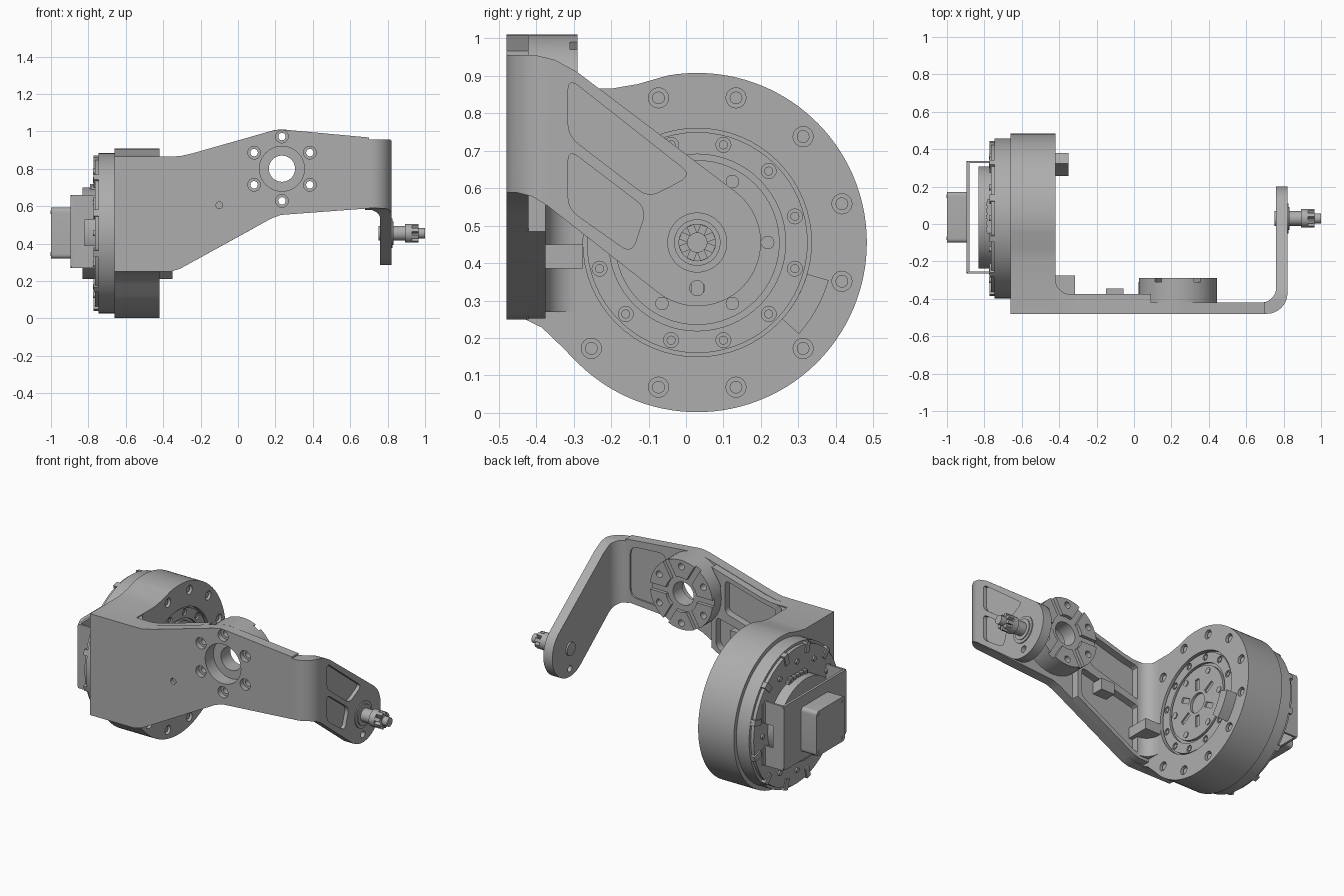
import bpy, bmesh, math
from math import cos, sin, radians, pi
from mathutils import Vector

if "Cube" in bpy.data.objects:
    bpy.data.objects.remove(bpy.data.objects["Cube"], do_unlink=True)

grey = bpy.data.materials.new("machined_grey")
grey.use_nodes = True
colour = (0.42, 0.42, 0.42, 1)
grey.diffuse_color = colour
grey.node_tree.nodes["Principled BSDF"].inputs["Base Color"].default_value = colour

parts = []
AXIS = {"x": lambda u, v, w: (w, u, v),
        "y": lambda u, v, w: (u, w, v),
        "z": lambda u, v, w: (u, v, w)}


def prism(name, loops, axis, a, b):
    """Extrude one or more flat outlines along an axis from a to b."""
    bm = bmesh.new()
    for loop in loops:
        low = [bm.verts.new(AXIS[axis](u, v, a)) for u, v in loop]
        high = [bm.verts.new(AXIS[axis](u, v, b)) for u, v in loop]
        bm.faces.new(low)
        bm.faces.new(high[::-1])
        for i in range(len(loop)):
            j = (i + 1) % len(loop)
            bm.faces.new((low[j], low[i], high[i], high[j]))
    bmesh.ops.recalc_face_normals(bm, faces=bm.faces)
    mesh = bpy.data.meshes.new(name)
    bm.to_mesh(mesh)
    bm.free()
    mesh.materials.append(grey)
    ob = bpy.data.objects.new(name, mesh)
    bpy.context.collection.objects.link(ob)
    parts.append(ob)
    return ob


def boolean(ob, *cutters, op="DIFFERENCE"):
    """Apply cutters to an object and discard them."""
    for c in cutters:
        m = ob.modifiers.new("cut", "BOOLEAN")
        m.operation, m.solver, m.object = op, "EXACT", c
    bpy.context.view_layer.update()
    dg = bpy.context.evaluated_depsgraph_get()
    mesh = bpy.data.meshes.new_from_object(ob.evaluated_get(dg))
    ob.modifiers.clear()
    ob.data = mesh
    for c in cutters:
        parts.remove(c)
        bpy.data.objects.remove(c, do_unlink=True)


def arc(c, r, a0=0, a1=360, n=64):
    full = a1 - a0 == 360
    return [(c[0] + r * cos(radians(a0 + (a1 - a0) * i / n)),
             c[1] + r * sin(radians(a0 + (a1 - a0) * i / n)))
            for i in range(n if full else n + 1)]


def rect(u0, u1, v0, v1):
    return [(u0, v0), (u1, v0), (u1, v1), (u0, v1)]


def fillet(pts, d, n=6):
    """Round the corners of an outline with setback d."""
    out = []
    for i, p in enumerate(pts):
        p, q, s = Vector(p), Vector(pts[i - 1]), Vector(pts[(i + 1) % len(pts)])
        a = p + (q - p).normalized() * min(d, (q - p).length * 0.45)
        b = p + (s - p).normalized() * min(d, (s - p).length * 0.45)
        for k in range(n + 1):
            t = k / n
            out.append(tuple(a * (1 - t) ** 2 + p * 2 * t * (1 - t) + b * t * t))
    return out


def circle_of(c, radius, r, count, start, n=16):
    return [arc(p, r, n=n) for p in arc(c, radius, start, start + 360, count)]


def spokes(c, r0, r1, width, count, start=0):
    """Radial rectangles around a centre."""
    out = []
    for k in range(count):
        t = radians(start) + 2 * pi * k / count
        d, s = Vector((cos(t), sin(t))), Vector((-sin(t), cos(t))) * width / 2
        m = Vector(c)
        out.append([tuple(m + d * r0 - s), tuple(m + d * r1 - s),
                    tuple(m + d * r1 + s), tuple(m + d * r0 + s)])
    return out


MOTOR = (0.03, 0.455)
HUB = (0.235, 0.8)

# Motor housing with its square mounting shoulder
profile = arc(MOTOR, 0.453, -134, 100, 80) + [
    (-0.13, 0.878), (-0.2, 0.866), (-0.48, 0.866), (-0.48, 0.25),
    (-0.43, 0.25), (-0.385, 0.228), (-0.335, 0.18)]
housing = prism("motor_housing", [profile], "x", -0.66, -0.42)
boolean(housing,
        prism("recess", [arc(MOTOR, 0.305)], "x", -0.45, -0.4),
        prism("screw_holes", circle_of(MOTOR, 0.4, 0.027, 12, 15), "x", -0.445, -0.4))
prism("flange_screws", circle_of(MOTOR, 0.4, 0.017, 12, 15), "x", -0.46, -0.43)

# Output rings and their screws
outer = prism("outer_output_ring", [arc(MOTOR, 0.295)], "x", -0.46, -0.43)
boolean(outer,
        prism("ring_groove", [arc(MOTOR, 0.236)], "x", -0.445, -0.4),
        prism("ring_holes", circle_of(MOTOR, 0.27, 0.02, 12, 15), "x", -0.44, -0.4))
prism("outer_ring_screws", circle_of(MOTOR, 0.27, 0.012, 12, 15), "x", -0.45, -0.433)
inner = prism("inner_output_disc", [arc(MOTOR, 0.22)], "x", -0.46, -0.43)
boolean(inner, prism("disc_slots", spokes(MOTOR, 0.08, 0.15, 0.03, 6, 30), "x", -0.44, -0.4),
        prism("disc_bore", [arc(MOTOR, 0.06, n=32)], "x", -0.445, -0.4))
prism("inner_disc_screws", circle_of(MOTOR, 0.188, 0.018, 6, 0), "x", -0.45, -0.425)
prism("raised_stop", [arc(MOTOR, 0.365, -42, -16, 8) + arc(MOTOR, 0.305, -16, -42, 8)],
      "x", -0.44, -0.35)

# Rear cover, step, edge lugs and screws
prism("rear_cover", [arc(MOTOR, 0.428)], "x", -0.745, -0.65)
prism("rear_cover_step", [arc(MOTOR, 0.412)], "x", -0.765, -0.74)
prism("cover_lugs", spokes(MOTOR, 0.36, 0.425, 0.035, 12, 15), "x", -0.772, -0.72)
prism("cover_screws", circle_of(MOTOR, 0.33, 0.015, 12, 0), "x", -0.775, -0.76)
encoder = [(0.035 + (u - 0.03), 0.455 + (v - 0.455) * 0.9)
           for u, v in arc(MOTOR, 0.273)]
prism("encoder_disc", [encoder], "x", -0.832, -0.76)
prism("connector_strip", [rect(-0.05, 0.13, 0.64, 0.71)], "x", -0.785, -0.76)
prism("connector_pins", [rect(-0.04 + k * 0.034, -0.02 + k * 0.034, 0.65, 0.718)
                         for k in range(5)], "x", -0.79, -0.765)

# Controller bracket with notched legs, and the box on it
prism("bracket_plate", [fillet(rect(-0.265, 0.337, 0.27, 0.66), 0.02)], "x", -0.895, -0.88)
leg = [(-0.89, 0.27), (-0.755, 0.27), (-0.755, 0.39), (-0.82, 0.39),
       (-0.82, 0.525), (-0.755, 0.525), (-0.755, 0.66), (-0.89, 0.66)]
for side, y in (("front", -0.265), ("back", 0.325)):
    prism(side + "_bracket_leg", [leg], "y", y, y + 0.012)
    foot = y - 0.025 if y < 0 else y
    prism(side + "_bracket_feet", [rect(foot, foot + 0.037, 0.28, 0.38),
                                   rect(foot, foot + 0.037, 0.535, 0.65)], "x", -0.772, -0.75)
prism("controller_box", [fillet(rect(-0.1, 0.172, 0.32, 0.592), 0.025)], "x", -1.0, -0.885)
prism("controller_screws", circle_of((0.036, 0.456), 0.158, 0.01, 4, 45), "x", -1.003, -0.98)

# Front arm plate
outline = [(-0.65, 0.25), (-0.36, 0.25), (-0.31, 0.265), (0.18, 0.535), (0.23, 0.553),
           (0.7, 0.588), (0.7, 0.967), (0.26, 1.008), (0.22, 1.01), (0.17, 1.0),
           (-0.24, 0.883), (-0.31, 0.867), (-0.38, 0.866), (-0.65, 0.866)]
plate = prism("arm_plate", [outline], "y", -0.48, -0.42)


def hub_cutters():
    return [prism("counterbore", [arc(HUB, 0.12)], "y", -0.52, -0.4),
            prism("bore", [arc(HUB, 0.07, n=48)], "y", -0.52, -0.2),
            prism("bolt_seats", circle_of(HUB, 0.172, 0.034, 6, 30, 24), "y", -0.52, -0.45),
            prism("bolt_holes", circle_of(HUB, 0.172, 0.02, 6, 30), "y", -0.52, -0.2)]


boolean(plate, prism("pin_hole", [arc((-0.1, 0.605), 0.018, n=20)], "y", -0.5, -0.46),
        prism("back_pocket", [fillet([(0.43, 0.61), (0.67, 0.625), (0.67, 0.93), (0.43, 0.945)], 0.05)],
              "y", -0.43, -0.35), *hub_cutters())

# Toothed coupling hub on the back of the arm
hub = prism("coupling_hub", [arc(HUB, 0.21)], "y", -0.421, -0.29)
boolean(hub, prism("tooth_slots", spokes(HUB, 0.1, 0.25, 0.04, 6), "y", -0.31, -0.2),
        prism("face_recess", [arc(HUB, 0.105)], "y", -0.31, -0.2), *hub_cutters())

# Stiffening ribs behind the arm, with fillet and gusset to the housing
web = prism("arm_ribs", [[(-0.43, 0.252), (-0.36, 0.252), (-0.31, 0.265), (0.09, 0.485),
                          (0.09, 0.67), (0.04, 0.72), (0.03, 0.88), (0.09, 0.975),
                          (-0.24, 0.88), (-0.31, 0.866), (-0.43, 0.866)]], "y", -0.425, -0.375)
boolean(web,
        prism("upper_pocket", [fillet([(-0.35, 0.62), (-0.35, 0.83), (-0.25, 0.85), (0.0, 0.92),
                                       (0.0, 0.72)], 0.03)], "y", -0.418, -0.3),
        prism("lower_pocket", [fillet([(-0.35, 0.28), (-0.31, 0.295), (0.06, 0.5), (0.06, 0.68),
                                       (-0.35, 0.58)], 0.03)], "y", -0.418, -0.3))
prism("pin_boss", [rect(-0.15, -0.055, 0.57, 0.64)], "y", -0.425, -0.345)
prism("housing_fillet", [[(-0.43, -0.42)] + [(-0.34, -0.42)] +
                         arc((-0.34, -0.295), 0.08, 270, 180, 10) + [(-0.43, -0.295)]],
      "z", 0.27, 0.86)
prism("housing_gusset", [rect(-0.42, -0.275, 0.385, 0.45)], "x", -0.43, -0.315)

# Bent side arm, trimmed to its tapering outline
bend = [(0.69, -0.48)] + arc((0.71, -0.37), 0.11, 270, 360, 14) + [(0.82, 0.25), (0.76, 0.25)] + \
    arc((0.68, -0.34), 0.08, 0, -90, 14)
side_arm = prism("side_arm", [bend], "z", 0.1, 1.1)
trim = [(-0.5, 0.957), (-0.4, 0.955), (-0.35, 0.943), (-0.29, 0.91)] + \
    arc(MOTOR, 0.17, 53, -128, 32) + [(-0.37, 0.553), (-0.41, 0.578), (-0.45, 0.588), (-0.5, 0.59)]
boolean(side_arm, prism("trim", [trim], "x", 0.6, 0.9), op="INTERSECT")
boolean(side_arm,
        prism("long_pocket", [fillet([(-0.315, 0.895), (0.015, 0.635), (-0.1, 0.575),
                                      (-0.315, 0.74)], 0.035)], "x", 0.798, 0.9),
        prism("short_pocket", [fillet([(-0.315, 0.705), (-0.105, 0.545), (-0.145, 0.425),
                                       (-0.315, 0.545)], 0.035)], "x", 0.798, 0.9),
        prism("arm_screw_hole", [arc((0.03, 0.333), 0.02, n=20)], "x", 0.7, 0.9))

# Shaft, collar and castle nut
prism("shaft_collar", [arc(MOTOR, 0.08)], "x", 0.81, 0.826)
prism("collar_step", [arc(MOTOR, 0.062)], "x", 0.81, 0.832)
prism("shaft", [arc(MOTOR, 0.04, n=40)], "x", 0.75, 0.9)
prism("castle_nut", [arc(MOTOR, 0.05, n=32)], "x", 0.893, 0.93)
prism("nut_teeth", spokes(MOTOR, 0.02, 0.049, 0.02, 8, 22.5), "x", 0.925, 0.965)
prism("shaft_tip", [arc(MOTOR, 0.027, n=32)], "x", 0.9, 1.0)

# Smooth shading on curved walls only
bpy.ops.object.select_all(action="DESELECT")
for ob in parts:
    ob.select_set(True)
bpy.context.view_layer.objects.active = parts[0]
bpy.ops.object.shade_smooth_by_angle(angle=radians(30))
